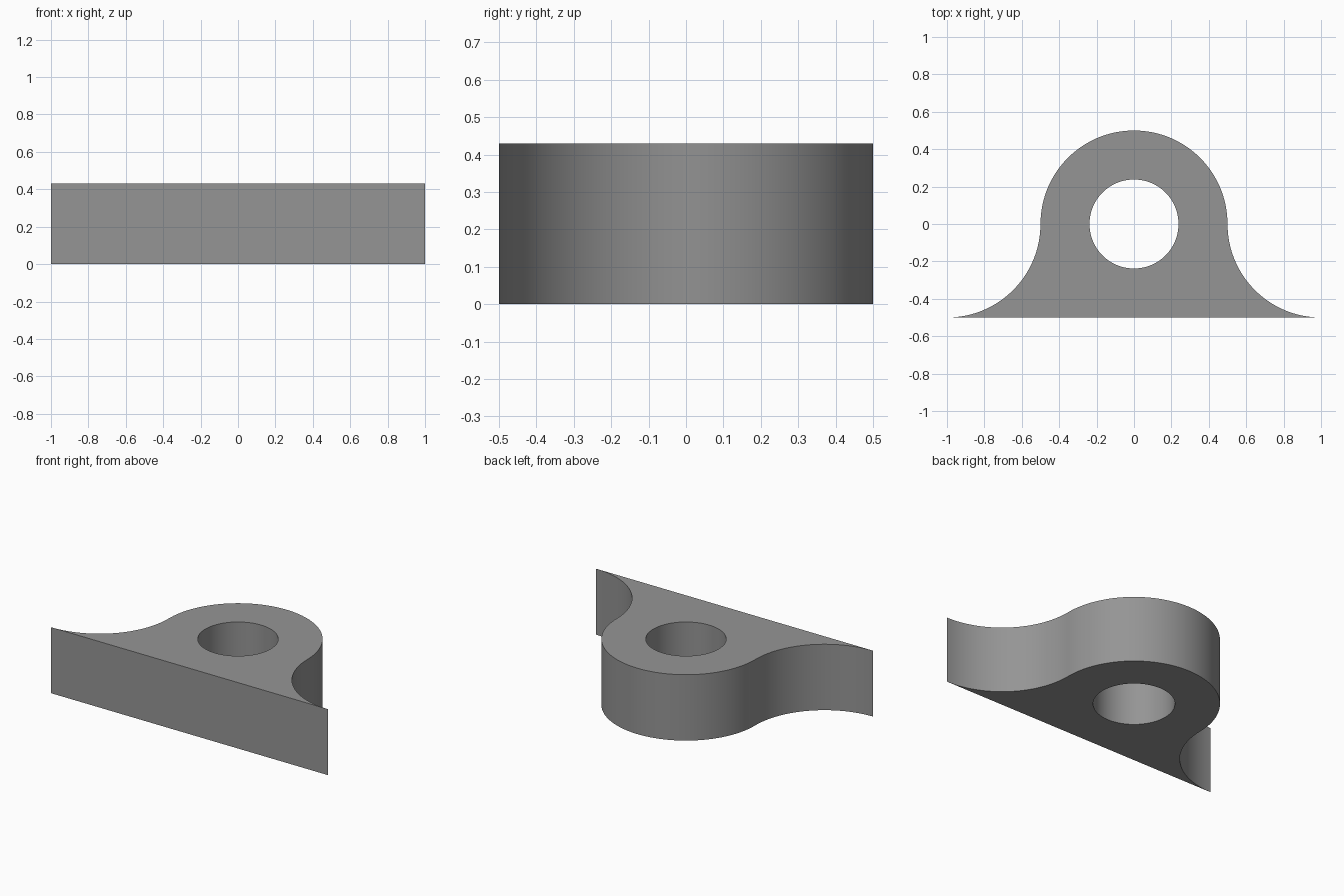
import bpy, bmesh, math

if "Cube" in bpy.data.objects:
    bpy.data.objects.remove(bpy.data.objects["Cube"])

HEIGHT = 0.43
R = 0.5          # lug radius and fillet radius
HOLE = 0.238     # bore radius


def arc(cx, cy, r, start, end, steps):
    """Points along an arc, angles in degrees, both ends included."""
    return [(cx + r * math.cos(math.radians(start + (end - start) * i / steps)),
             cy + r * math.sin(math.radians(start + (end - start) * i / steps)))
            for i in range(steps + 1)]


# Outline: right concave fillet, rounded top, left concave fillet, flat base
outline = (arc(R * 2, 0, R, 270, 180, 32)
           + arc(0, 0, R, 0, 180, 64)[1:-1]
           + arc(-R * 2, 0, R, 0, -90, 32))
bore = arc(0, 0, HOLE, 0, 360, 64)[:-1]

# Fill the plate between outline and bore, then extrude it upward
bm = bmesh.new()
edges = []
for loop in (outline, bore):
    verts = [bm.verts.new((x, y, 0)) for x, y in loop]
    edges += [bm.edges.new((a, b)) for a, b in zip(verts, verts[1:] + verts[:1])]
bmesh.ops.triangle_fill(bm, edges=edges, use_beauty=True)
top = bmesh.ops.extrude_face_region(bm, geom=bm.faces[:], use_keep_orig=True)
bmesh.ops.translate(bm, vec=(0, 0, HEIGHT),
                    verts=[g for g in top["geom"] if isinstance(g, bmesh.types.BMVert)])
bmesh.ops.recalc_face_normals(bm, faces=bm.faces[:])
mesh = bpy.data.meshes.new("mounting_lug")
bm.to_mesh(mesh)
bm.free()

lug = bpy.data.objects.new("mounting_lug", mesh)
bpy.context.collection.objects.link(lug)

# Plain grey finish
grey = bpy.data.materials.new("grey")
grey.diffuse_color = (0.3, 0.3, 0.3, 1)
grey.use_nodes = True
grey.node_tree.nodes["Principled BSDF"].inputs["Base Color"].default_value = grey.diffuse_color
mesh.materials.append(grey)

# Smooth curved walls, crisp rims
bpy.context.view_layer.objects.active = lug
lug.select_set(True)
bpy.ops.object.shade_smooth_by_angle(angle=math.radians(30))
